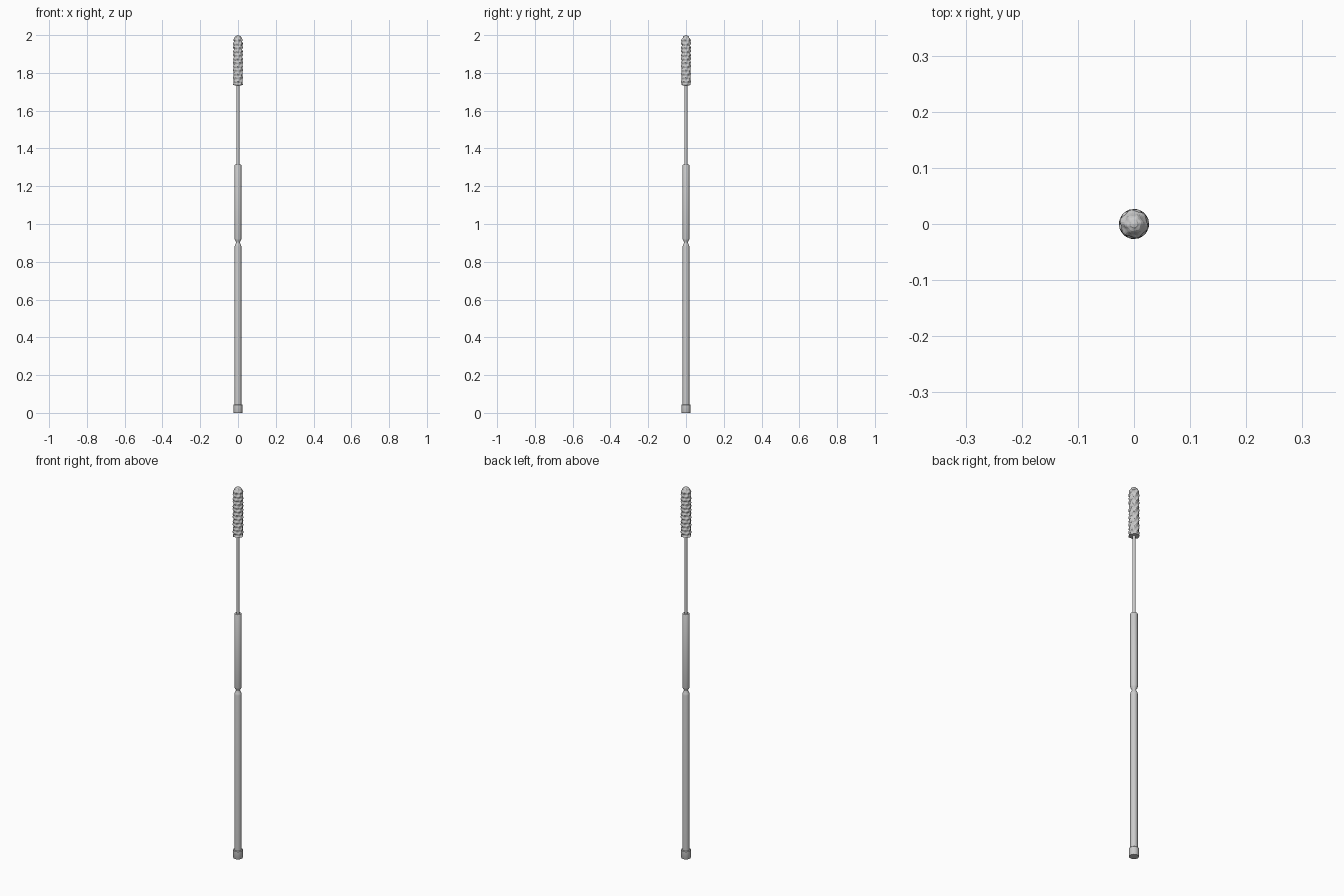
import bpy, bmesh, math

if "Cube" in bpy.data.objects:
    bpy.data.objects.remove(bpy.data.objects["Cube"])


def lathe(name, rings, n=24, radius=None, smooth=True):
    """Closed skin through (r, z) rings; radius(r, i, a) may modulate each ring."""
    bm = bmesh.new()
    rows = []
    for i, (r, z) in enumerate(rings):
        row = []
        for k in range(n):
            a = 2 * math.pi * k / n
            rr = radius(r, z, a) if radius else r
            row.append(bm.verts.new((rr * math.cos(a), rr * math.sin(a), z)))
        rows.append(row)
    for lo, hi in zip(rows, rows[1:]):
        for k in range(n):
            j = (k + 1) % n
            bm.faces.new((lo[k], lo[j], hi[j], hi[k]))
    bm.faces.new(rows[0][::-1])
    bm.faces.new(rows[-1])
    me = bpy.data.meshes.new(name)
    bm.to_mesh(me)
    bm.free()
    ob = bpy.data.objects.new(name, me)
    bpy.context.collection.objects.link(ob)
    if smooth:
        bpy.context.view_layer.objects.active = ob
        ob.select_set(True)
        bpy.ops.object.shade_smooth_by_angle(angle=math.radians(35))
        ob.select_set(False)
    return ob


# End cap at the bottom
lathe("end_cap", [(0.023, 0), (0.024, 0.002), (0.024, 0.042), (0.022, 0.044)])

# Handle with the pinched joint near the middle
lathe("handle", [(0.018, 0.04), (0.018, 0.88), (0.016, 0.89), (0.010, 0.90),
                 (0.010, 0.904), (0.016, 0.914), (0.018, 0.922),
                 (0.018, 1.312), (0.016, 1.316)])

# Thin metal rod
lathe("rod", [(0.008, 1.30), (0.008, 1.76)], 16)

# Bristle head: crossing helical ridges make staggered bumps
Z0, Z1, DOME, R = 1.735, 1.998, 0.032, 0.027


def bumps(r, z, a):
    h = z - Z0
    ridge = math.cos(6 * a - 150 * h)
    row = math.cos(2 * math.pi * h / 0.02)
    fade = min(1, r / R)
    return r - fade * 0.0032 * (1 - 0.5 * (ridge + row))


steps = 66
rings = [(0.010, Z0 - 0.001)]
for i in range(steps + 1):
    z = Z0 + (Z1 - Z0) * i / steps
    t = max(0, (z - (Z1 - DOME)) / DOME)
    rings.append((max(0.005, R * math.sqrt(max(0, 1 - t * t))), z))
lathe("bristle_head", rings, 36, bumps, smooth=False)

# Small rounded tip
bpy.ops.mesh.primitive_uv_sphere_add(segments=12, ring_count=6, radius=0.012,
                                     location=(0, 0, 1.988))
bpy.context.object.name = "head_tip"
